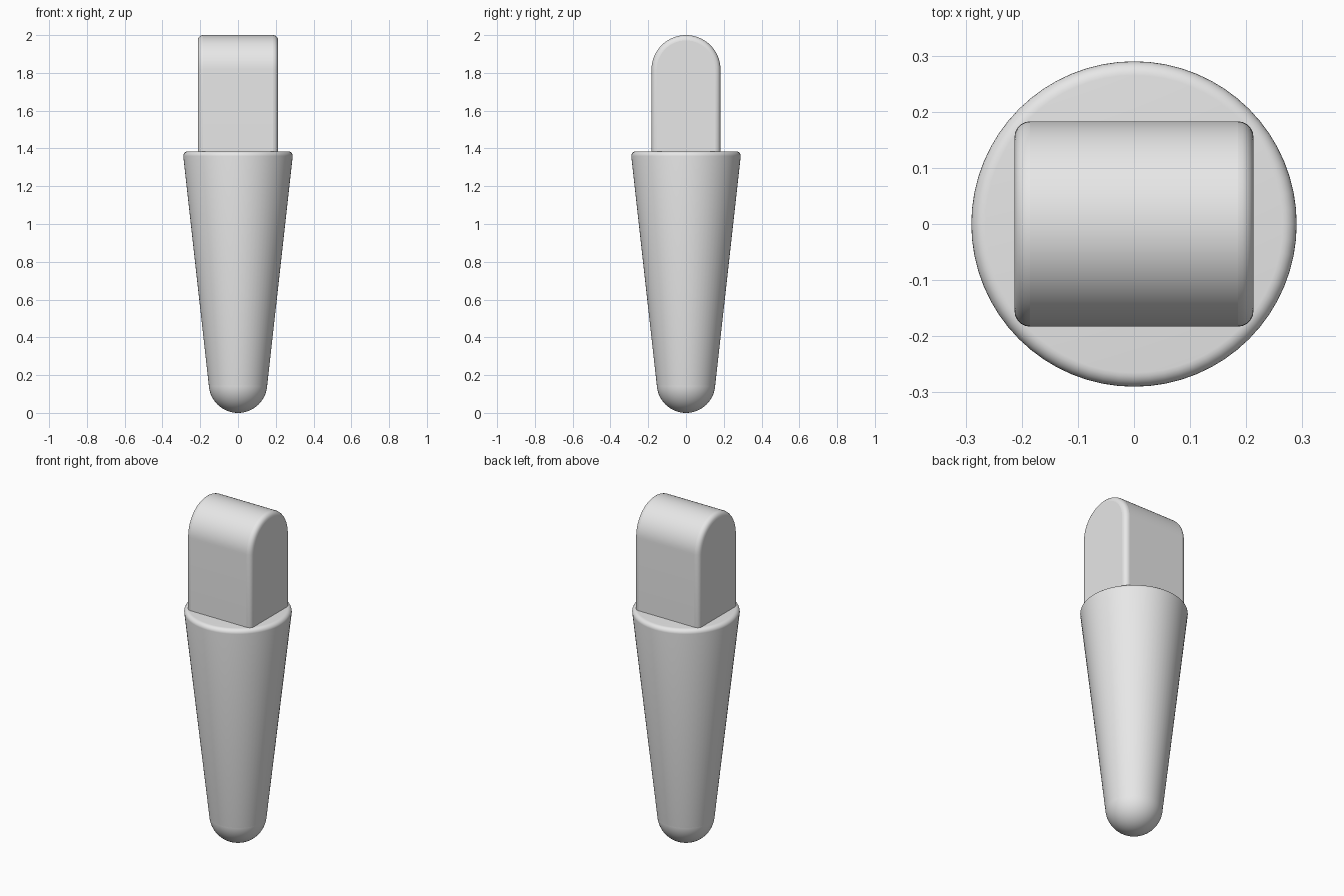
import bpy, bmesh, math

cube = bpy.data.objects.get("Cube")
if cube:
    bpy.data.objects.remove(cube, do_unlink=True)

grey = bpy.data.materials.new("plain_grey")
grey.use_nodes = True
colour = (0.8, 0.8, 0.8, 1)
grey.diffuse_color = colour
grey.node_tree.nodes["Principled BSDF"].inputs["Base Color"].default_value = colour


def finish(name, bm, bevel=0.0, angle=35):
    """Turn a bmesh into a named, smooth-shaded object with rounded edges."""
    bmesh.ops.recalc_face_normals(bm, faces=bm.faces)
    mesh = bpy.data.meshes.new(name)
    bm.to_mesh(mesh)
    bm.free()
    mesh.materials.append(grey)
    obj = bpy.data.objects.new(name, mesh)
    bpy.context.collection.objects.link(obj)
    if bevel:
        mod = obj.modifiers.new("rounded_edges", "BEVEL")
        mod.width = bevel
        mod.segments = 5
        mod.limit_method = "ANGLE"
        mod.angle_limit = math.radians(40)
    bpy.ops.object.select_all(action="DESELECT")
    obj.select_set(True)
    bpy.context.view_layer.objects.active = obj
    bpy.ops.object.shade_smooth_by_angle(angle=math.radians(angle))
    return obj


# Tapered shaft, with a rounded rim around its flat top
RIM, TOP, RIM_R = 0.29, 1.385, 0.025
profile = [(0.0, 0.14), (0.154, 0.14)]
for i in range(7):
    a = math.pi / 2 * i / 6
    profile.append((RIM - RIM_R + RIM_R * math.cos(a), TOP - RIM_R + RIM_R * math.sin(a)))
profile.append((0.0, TOP))
bm = bmesh.new()
verts = [bm.verts.new((r, 0, z)) for r, z in profile]
edges = [bm.edges.new(pair) for pair in zip(verts, verts[1:])]
bmesh.ops.spin(bm, geom=verts + edges, cent=(0, 0, 0), axis=(0, 0, 1),
               angle=math.tau, steps=64)
bmesh.ops.remove_doubles(bm, verts=bm.verts, dist=0.0001)
finish("tapered_shaft", bm)

# Ball tip under the shaft
bm = bmesh.new()
bmesh.ops.create_uvsphere(bm, u_segments=64, v_segments=32, radius=0.155)
bmesh.ops.translate(bm, vec=(0, 0, 0.155), verts=bm.verts)
finish("round_tip", bm)

# Upright block with an arched top, softened at both ends
HALF_X, RADIUS, BASE = 0.213, 0.183, 1.34
outline = [(-RADIUS, BASE), (RADIUS, BASE)]
for i in range(33):
    a = math.pi * i / 32
    outline.append((RADIUS * math.cos(a), 2 - RADIUS + RADIUS * math.sin(a)))
bm = bmesh.new()
face = bm.faces.new([bm.verts.new((-HALF_X, y, z)) for y, z in outline])
ext = bmesh.ops.extrude_face_region(bm, geom=[face])
moved = [g for g in ext["geom"] if isinstance(g, bmesh.types.BMVert)]
bmesh.ops.translate(bm, vec=(2 * HALF_X, 0, 0), verts=moved)
# Close the starting end again if the extrusion consumed it
loose = [e for e in bm.edges if e.is_boundary]
if loose:
    bmesh.ops.holes_fill(bm, edges=loose, sides=0)
finish("arched_block", bm, bevel=0.028)
